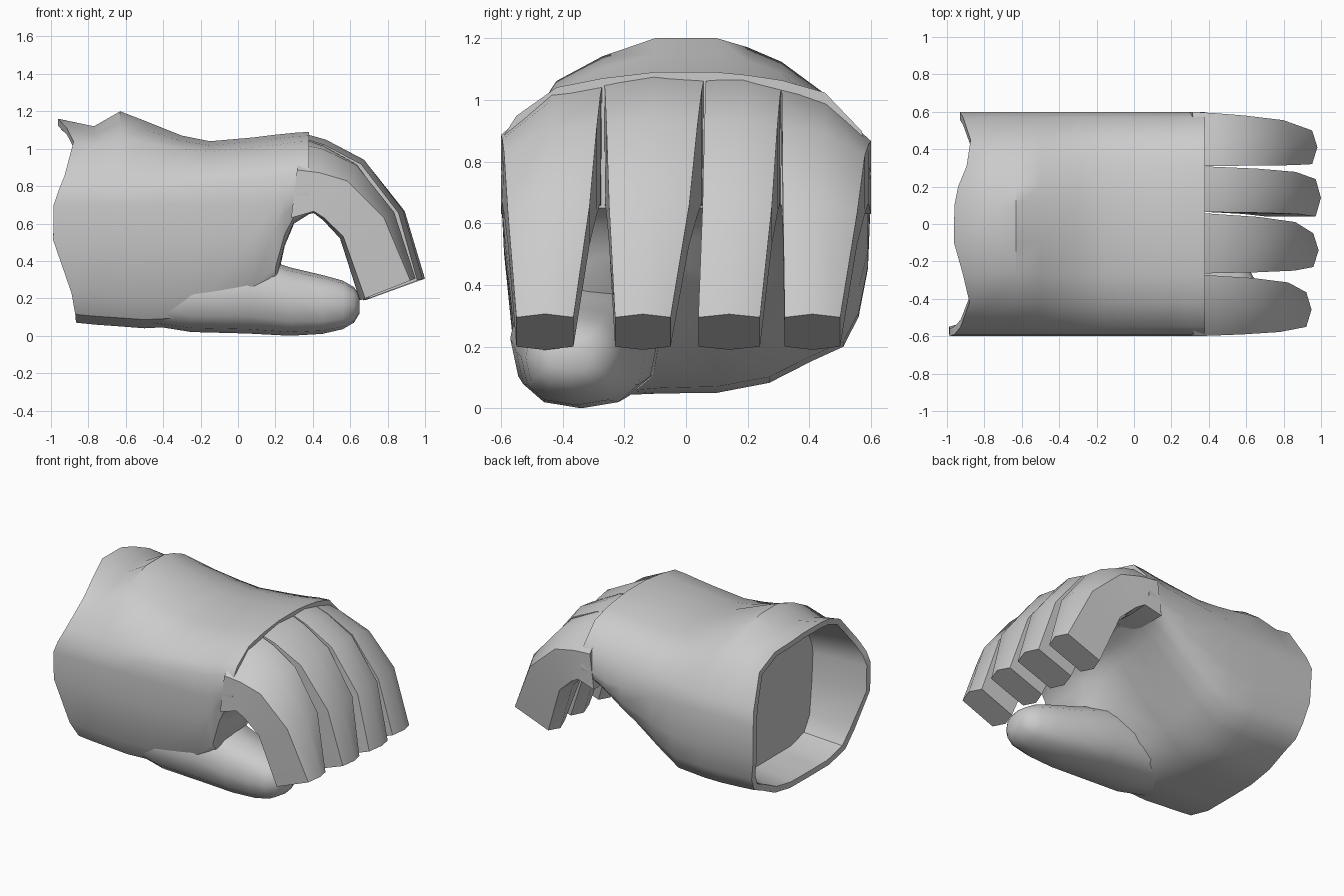
import bpy, bmesh, math
from mathutils import Vector

if "Cube" in bpy.data.objects:
    bpy.data.objects.remove(bpy.data.objects["Cube"])


def loft(name, rings, angle):
    """Skin a list of equal-length closed rings and cap both ends."""
    bm = bmesh.new()
    vs = [[bm.verts.new(p) for p in r] for r in rings]
    n = len(vs[0])
    for a, b in zip(vs, vs[1:]):
        for i in range(n):
            j = (i + 1) % n
            bm.faces.new((a[i], a[j], b[j], b[i]))
    bm.faces.new(vs[0][::-1])
    bm.faces.new(vs[-1])
    bmesh.ops.recalc_face_normals(bm, faces=bm.faces)
    me = bpy.data.meshes.new(name)
    bm.to_mesh(me)
    bm.free()
    ob = bpy.data.objects.new(name, me)
    bpy.context.collection.objects.link(ob)
    bpy.ops.object.select_all(action='DESELECT')
    ob.select_set(True)
    bpy.context.view_layer.objects.active = ob
    bpy.ops.object.shade_smooth_by_angle(angle=math.radians(angle))
    return ob


# Hand cross-section: (y, height fraction above or below the middle)
SECTION = [(-.6, 0), (-.59, .38), (-.55, .57), (-.42, .85), (-.27, .94), (-.1, 1), (.1, 1),
           (.2, .97), (.31, .92), (.45, .8), (.57, .42), (.6, 0), (.59, -.38),
           (.56, -.62), (.51, -.77), (.41, -.84), (.27, -.95), (.1, -1), (-.08, -1),
           (-.2, -1), (-.32, -1), (-.49, -.93), (-.56, -.75), (-.59, -.3)]


def hand_ring(x, top, mid, thumb_z, palm_z, power):
    ring = []
    for y, s in SECTION:
        if s >= 0:
            z = mid + (top - mid) * s ** power
        else:
            k = min(1, max(0, (y + .28) / .25))
            z = mid + (mid - (thumb_z + (palm_z - thumb_z) * k)) * s
        ring.append(Vector((x, y, z)))
    return ring


def shrink(ring, x, f):
    return [Vector((p.x if x is None else x, p.y * f, .62 + (p.z - .62) * f)) for p in ring]


# Hand body with wavy hollow wrist opening
rim = hand_ring(0, 1.16, .7, .07, .07, 1.9)
for p in rim:
    side = .14 if p.y < 0 else .08
    p.x = (-.86 - side * math.exp(-((p.z - .6) / .3) ** 2)
           - .1 * math.exp(-((p.z - 1.17) / .07) ** 2))
stations = [(-.77, 1.12, .7, .06, .06, 1.7), (-.63, 1.2, .7, .05, .05, 2),
            (-.5, 1.15, .7, .04, .05, 1.8), (-.3, 1.07, .7, .05, .07, 1.3),
            (-.15, 1.04, .7, .07, .2, 1.1), (.08, 1.06, .7, .12, .42, 1),
            (.2, 1.075, .71, .25, .55, 1), (.25, 1.08, .73, .48, .59, 1),
            (.3, 1.085, .75, .6, .62, 1), (.38, 1.09, .76, .65, .65, 1)]
body = [shrink(rim, -.6, .87), shrink(rim, None, .93), rim]
body += [hand_ring(*s) for s in stations]
loft("hand_body", body, 42)

# Curled fingers: outer and inner side profiles in (x, z), root to tip
OUTER = [(.34, 1.085), (.47, 1.04), (.67, .93), (.87, .66), (.965, .295)]
INNER = [(.28, .63), (.41, .665), (.47, .63), (.58, .53), (.705, .2)]
FADE = [1, .85, .6, .3, 0]
STEP = [0, .08, .2, .45, 1]


def finger(name, root, tip, drops, reach):
    rings = []
    for o, n, fade, t in zip(OUTER, INNER, FADE, STEP):
        o, n = Vector(o), Vector(n)
        for v in (o, n):
            v.x = .34 + (v.x - .34) * reach
        d = (o - n).normalized()
        y0 = root[0] + (tip[0] - root[0]) * t
        y1 = root[1] + (tip[1] - root[1]) * t
        ym = (y0 + y1) / 2
        push = .03 * t ** .5
        left, centre, right = (o - d * k * fade for k in drops)
        pts = [(y0, left), (ym, centre + d * push), (y1, right),
               (y1, n), (ym, n - d * push), (y0, n)]
        rings.append([(p.x, y, p.y) for y, p in pts])
    loft(name, rings, 38)


finger("index_finger", (-.6, -.27), (-.55, -.365), (.2, .06, .03), .93)
finger("middle_finger", (-.265, .06), (-.23, -.05), (.025, .0, .01), .99)
finger("ring_finger", (.065, .31), (.04, .24), (.01, .01, .04), 1.01)
finger("little_finger", (.31, .6), (.32, .5), (.04, .09, .22), .98)

# Thumb: (x, centre y, half width, bottom z, top z)
thumb = [(-.5, -.3, .2, .06, .35), (-.25, -.32, .24, .02, .42), (.05, -.33, .24, .012, .44),
         (.28, -.34, .21, .0, .365), (.45, -.355, .18, .01, .325), (.56, -.365, .155, .035, .295),
         (.62, -.37, .12, .07, .26), (.65, -.375, .07, .12, .22)]
rings = []
for x, yc, w, lo, hi in thumb:
    ring = []
    for i in range(12):
        c, s = math.cos(i * math.pi / 6), math.sin(i * math.pi / 6)
        c = math.copysign(abs(c) ** .8, c)
        s = math.copysign(abs(s) ** .8, s)
        ring.append((x, yc + w * c, (lo + hi) / 2 + (hi - lo) / 2 * s))
    rings.append(ring)
loft("thumb", rings, 45)
